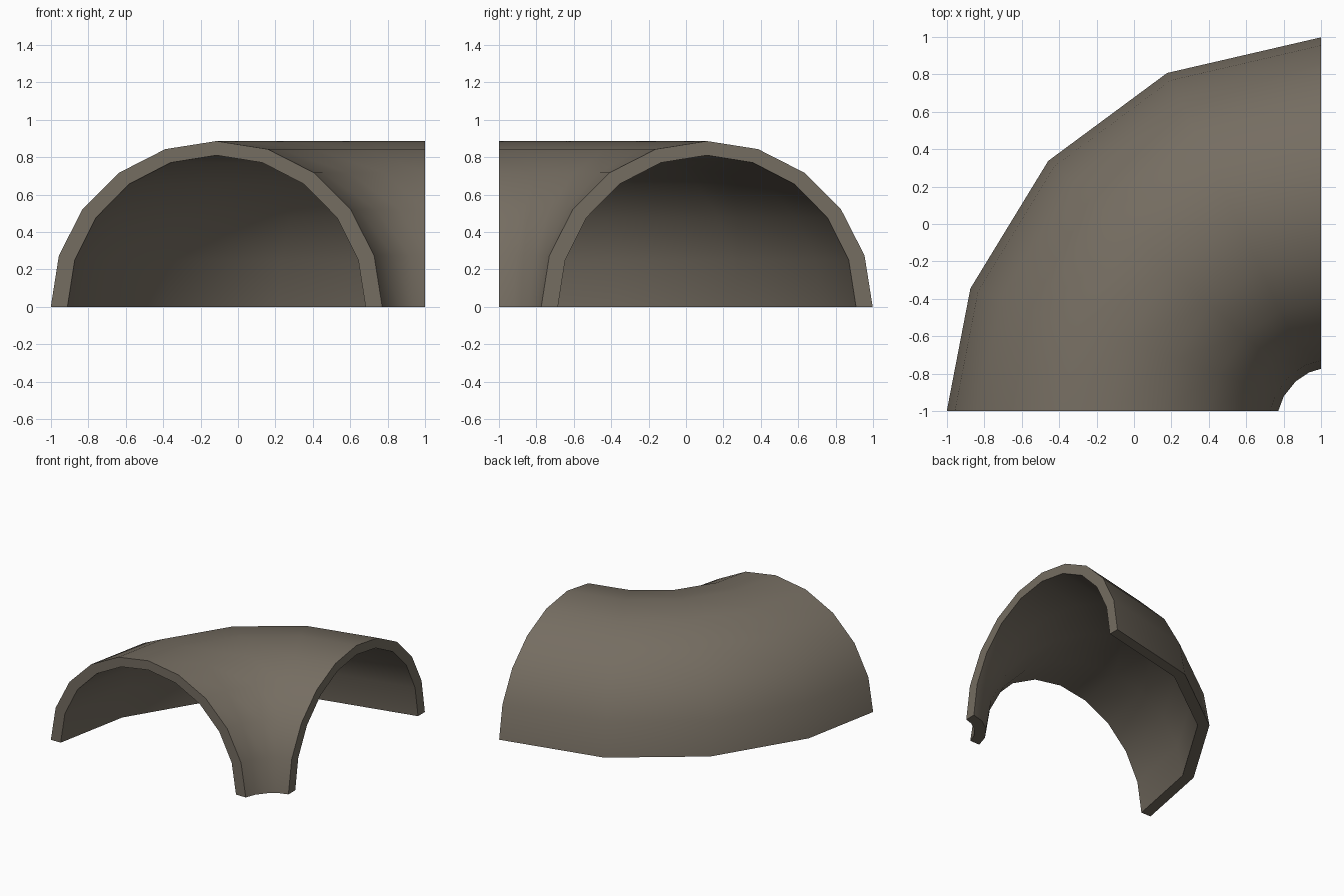
import bpy, bmesh, math

if "Cube" in bpy.data.objects:
    bpy.data.objects.remove(bpy.data.objects["Cube"])

# Colour
stone = bpy.data.materials.new("grey_brown_stone")
stone.diffuse_color = (0.178, 0.153, 0.12, 1)
stone.use_nodes = True
stone.node_tree.nodes["Principled BSDF"].inputs["Base Color"].default_value = stone.diffuse_color

# Path of the quarter bend about the corner (1, -1): centre offset and turn angle
PATH = [(-1.115, 0.0, 0), (-1.037, 0.367, 19), (-0.797, 0.748, 41.7),
        (-0.443, 1.007, 64.6), (0.0, 1.112, 90)]
SIDES = 10  # facets in the half-round section


def section(rx, rz):
    """Half-round arc from the outer foot to the inner foot."""
    return [(rx * math.cos(math.pi * i / SIDES), rz * math.sin(math.pi * i / SIDES))
            for i in range(SIDES + 1)]


# Closed section: outer shell followed by inner shell reversed
profile = section(0.886, 0.886) + section(0.797, 0.81)[::-1]

bm = bmesh.new()
rings = []
for px, py, deg in PATH:
    a = math.radians(deg)
    rings.append([bm.verts.new((1 + px - r * math.cos(a), -1 + py + r * math.sin(a), max(z, 0)))
                  for r, z in profile])

# Vault skin, inside, and flat feet
n = len(profile)
for r0, r1 in zip(rings, rings[1:]):
    for i in range(n):
        j = (i + 1) % n
        bm.faces.new((r0[i], r0[j], r1[j], r1[i]))

# Arch-shaped end rims
for ring in (rings[0], rings[-1]):
    for i in range(SIDES):
        bm.faces.new((ring[i], ring[i + 1], ring[n - 2 - i], ring[n - 1 - i]))

bmesh.ops.recalc_face_normals(bm, faces=bm.faces)
mesh = bpy.data.meshes.new("curved_vault")
bm.to_mesh(mesh)
bm.free()
mesh.materials.append(stone)

vault = bpy.data.objects.new("curved_vault", mesh)
bpy.context.collection.objects.link(vault)
bpy.context.view_layer.objects.active = vault
vault.select_set(True)
bpy.ops.object.shade_smooth_by_angle(angle=math.radians(40))
